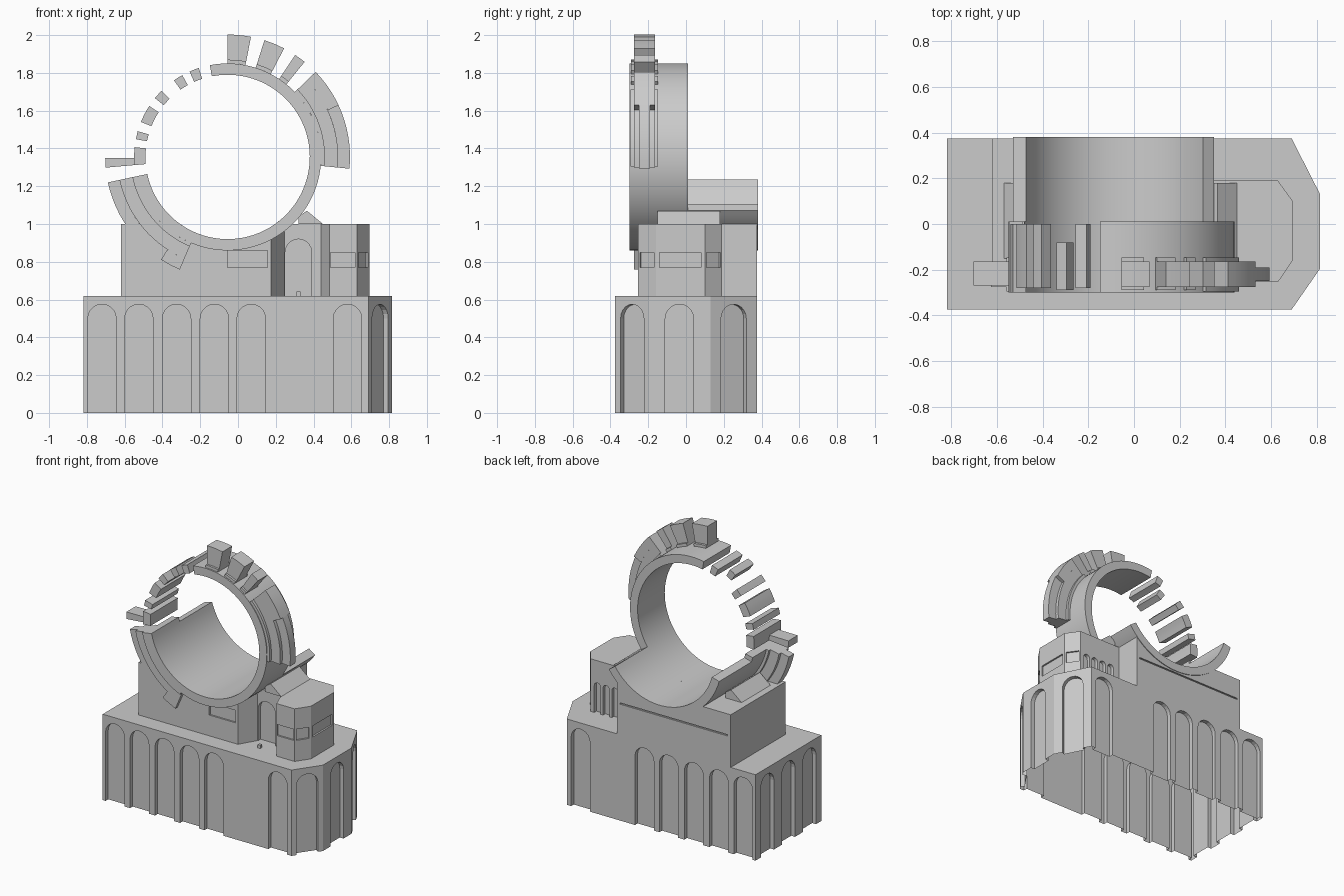
import bpy, bmesh
from math import sin, cos, pi, radians, atan2

if "Cube" in bpy.data.objects:
    bpy.data.objects.remove(bpy.data.objects["Cube"])

CX, CZ = -0.055, 1.355          # centre of the big ring
R_IN, R_OUT, R_TOOTH = 0.435, 0.495, 0.648


def add_loft(bm, a, b):
    """Closed solid between two matching outlines."""
    va = [bm.verts.new(p) for p in a]
    vb = [bm.verts.new(p) for p in b]
    bm.faces.new(va)
    bm.faces.new(vb[::-1])
    n = len(a)
    for i in range(n):
        j = (i + 1) % n
        bm.faces.new((va[i], vb[i], vb[j], va[j]))


def finish(name, bm, smooth=False):
    bmesh.ops.recalc_face_normals(bm, faces=bm.faces)
    me = bpy.data.meshes.new(name)
    bm.to_mesh(me)
    bm.free()
    ob = bpy.data.objects.new(name, me)
    bpy.context.collection.objects.link(ob)
    if smooth:
        bpy.ops.object.select_all(action='DESELECT')
        ob.select_set(True)
        bpy.context.view_layer.objects.active = ob
        bpy.ops.object.shade_smooth_by_angle(angle=radians(25))
    return ob


def plan_prism(name, pts, z0, z1):
    bm = bmesh.new()
    add_loft(bm, [(x, y, z0) for x, y in pts], [(x, y, z1) for x, y in pts])
    return finish(name, bm)


def front_prism(name, pts, y0, y1, smooth=False):
    bm = bmesh.new()
    add_loft(bm, [(x, y0, z) for x, z in pts], [(x, y1, z) for x, z in pts])
    return finish(name, bm, smooth)


def ring_part(name, r0, r1, a0, a1, y0, y1):
    """Piece of the ring between two angles in degrees."""
    n = max(1, round(abs(a1 - a0) / 4))
    angs = [radians(a0 + (a1 - a0) * i / n) for i in range(n + 1)]
    bm = bmesh.new()
    rows = []
    for t in angs:
        rows.append([bm.verts.new((CX + r * cos(t), y, CZ + r * sin(t)))
                     for r, y in ((r0, y0), (r1, y0), (r1, y1), (r0, y1))])
    for p, q in zip(rows, rows[1:]):
        for i in range(4):
            j = (i + 1) % 4
            bm.faces.new((p[i], p[j], q[j], q[i]))
    bm.faces.new(rows[0])
    bm.faces.new(rows[-1][::-1])
    return finish(name, bm, True)


def add_niche(bm, x, y, t, w, z0, z1, depth=0.03, arch=True):
    """Cutter at wall point (x, y) whose outward direction is angle t."""
    h = w / 2
    prof = [(-h, z0), (h, z0)]
    if arch:
        prof += [(h * cos(k * pi / 10), z1 - h + h * sin(k * pi / 10)) for k in range(11)]
    else:
        prof += [(h, z1), (-h, z1)]
    ring = lambda d: [(x + d * cos(t) - u * sin(t), y + d * sin(t) + u * cos(t), z) for u, z in prof]
    add_loft(bm, ring(-depth), ring(0.05))


def cut(ob, bm):
    cutter = finish("cutter", bm)
    cutter.hide_render = True
    m = ob.modifiers.new("cut", 'BOOLEAN')
    m.solver = 'EXACT'
    m.object = cutter
    bpy.context.view_layer.objects.active = ob
    bpy.ops.object.modifier_apply(modifier=m.name)
    bpy.data.objects.remove(cutter)


# arcaded base, open underneath
base = plan_prism("base", [(-.818, -.375), (.69, -.375), (.815, -.195),
                           (.815, .13), (.69, .375), (-.818, .375)], 0, .62)
bm = bmesh.new()
for x in (-.72, -.525, -.325, -.125, .07, .58):
    add_niche(bm, x, -.375, -pi / 2, .15, -.05, .575)
    add_niche(bm, x, .375, pi / 2, .15, -.05, .575)
for y in (-.24, 0, .24):
    add_niche(bm, -.818, y, pi, .15, -.05, .575)
add_niche(bm, .815, -.035, 0, .15, -.05, .575)
add_niche(bm, .7525, -.285, atan2(-.125, .18), .15, -.05, .575)
add_niche(bm, .7525, .2525, atan2(.125, .245), .15, -.05, .575)
cut(base, bm)
bm = bmesh.new()
bm.from_mesh(base.data)
bmesh.ops.delete(bm, geom=[f for f in bm.faces if f.calc_center_median().z < 1e-3], context='FACES')
bm.to_mesh(base.data)
bm.free()

# upper building with door recess and chamfered tower
upper = plan_prism("upper_building", [
    (-.62, -.25), (.175, -.25), (.245, -.13), (.44, -.13), (.485, -.255), (.63, -.255),
    (.695, -.16), (.695, .1), (.63, .19), (.29, .19), (.29, .375), (-.62, .375)], .62, 1.0)
bm = bmesh.new()
add_niche(bm, .32, -.13, -pi / 2, .14, .6, .92)                     # door
for x in (.365, .435, .505, .575):
    add_niche(bm, x, .19, pi / 2, .05, .6, .84, .025)               # rear arcade
add_niche(bm, .05, -.25, -pi / 2, .21, .77, .86, .012, False)       # wall panels
add_niche(bm, .555, -.255, -pi / 2, .13, .77, .85, .012, False)
add_niche(bm, .6625, -.2075, atan2(-.065, .095), .09, .77, .85, .012, False)
add_niche(bm, .695, -.03, 0, .22, .77, .85, .012, False)
add_niche(bm, .6625, .145, atan2(.065, .09), .09, .77, .85, .012, False)
add_niche(bm, -.165, .375, pi / 2, .86, .84, .85, .01, False)
cut(upper, bm)
bm = bmesh.new()                                                    # seat for the ring
circ = [(CX + .465 * cos(k * pi / 40), CZ + .465 * sin(k * pi / 40)) for k in range(80)]
add_loft(bm, [(x, -.6, z) for x, z in circ], [(x, .6, z) for x, z in circ])
cut(upper, bm)

# sloped shoulders beside the ring
slope = [(.32, 1.0), (.45, 1.0), (.365, 1.07), (.32, 1.04)]
front_prism("right_shoulder", slope, -.15, .18)
front_prism("left_shoulder", [(2 * CX - x - .01, z) for x, z in slope], -.15, .18)

# small step in front of the door
front_prism("door_block", [(.31, .62), (.332, .62), (.332, .643), (.31, .643)], -.22, -.198)

# broken ring and the trough behind it
ring_part("main_ring", R_IN, R_OUT, 192, 461, -.3, .01)
ring_part("rear_trough", R_IN, R_OUT, 196, 325, .01, .38)

# floating fragments of the ring
for a0, a1, y0, y1 in ((108, 114, -.28, 0), (119, 125, -.29, -.08), (135, 141, -.28, 0),
                       (147, 158, -.28, 0), (164, 169, -.3, .0), (174, 185, -.3, .01)):
    ring_part("ring_fragment", R_IN, R_OUT, a0, a1, y0, y1)
ring_part("loose_spoke", R_OUT, R_TOOTH, 180.5, 185, -.27, -.165)

# outer rim: wide foot below, narrower crest above
for a0, a1 in ((79, 90), (62.5, 72.5), (51, 56.5)):
    ring_part("rim_tooth_foot", R_OUT, .515, a0, a1, -.29, -.147)
    ring_part("rim_tooth", .515, R_TOOTH, a0, a1, -.275, -.165)
for name, a0, mid, a1 in (("right_rim", -5.5, 25, 44), ("left_rim", 192, 237, 247)):
    ring_part(name + "_foot", R_OUT, .515, a0, a1, -.295, -.147)
    ring_part(name + "_body", .515, .585, a0, a1, -.275, -.165)
    ring_part(name + "_crest_narrow", .585, R_TOOTH, a0, mid, -.25, -.19)
    ring_part(name + "_crest_wide", .585, R_TOOTH, mid, a1, -.275, -.165)
